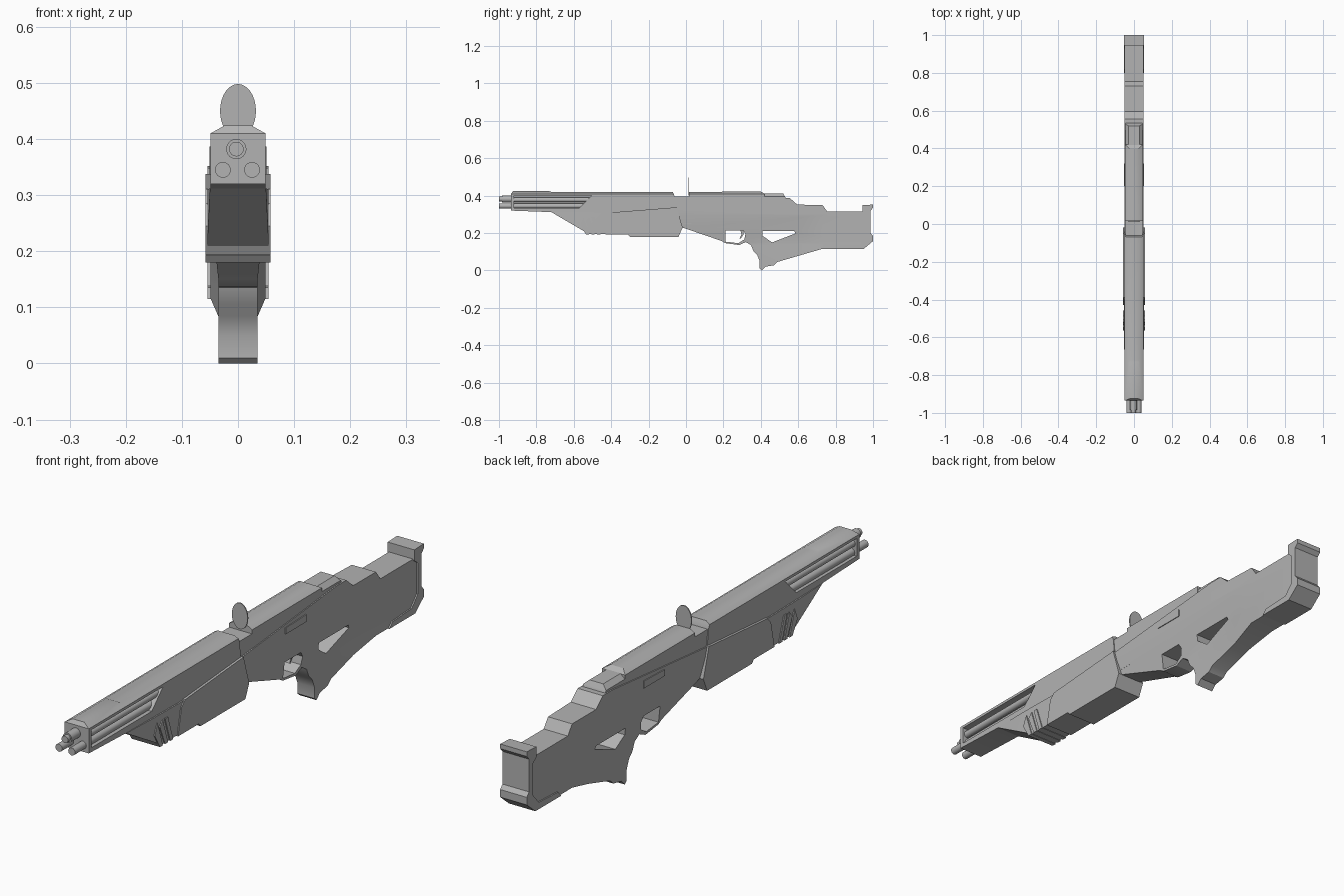
import bpy, bmesh, math
from mathutils import Vector

if "Cube" in bpy.data.objects:
    bpy.data.objects.remove(bpy.data.objects["Cube"])

grey = bpy.data.materials.new("mid_grey")
grey.diffuse_color = (0.45, 0.45, 0.45, 1)
grey.use_nodes = True
grey.node_tree.nodes["Principled BSDF"].inputs["Base Color"].default_value = grey.diffuse_color


def finish(ob):
    """Apply the material and angle-limited smooth shading."""
    ob.data.materials.clear()
    ob.data.materials.append(grey)
    bpy.ops.object.select_all(action='DESELECT')
    ob.select_set(True)
    bpy.context.view_layer.objects.active = ob
    bpy.ops.object.shade_smooth_by_angle(angle=math.radians(30))
    return ob


def slab(name, outline, width, holes=(), cut_z=(), cut_y=()):
    """Side profile (y, z) extruded across x; width is a number or f(y, z)."""
    cu = bpy.data.curves.new(name + "_profile", 'CURVE')
    cu.dimensions, cu.fill_mode, cu.extrude = '2D', 'BOTH', 1.0
    for loop in (outline, *holes):
        sp = cu.splines.new('POLY')
        sp.points.add(len(loop) - 1)
        for p, (y, z) in zip(sp.points, loop):
            p.co = (y, z, 0, 1)
        sp.use_cyclic_u = True
    tmp = bpy.data.objects.new(name + "_profile", cu)
    bpy.context.collection.objects.link(tmp)
    dg = bpy.context.evaluated_depsgraph_get()
    me = bpy.data.meshes.new_from_object(tmp.evaluated_get(dg))
    bpy.data.objects.remove(tmp)
    bm = bmesh.new()
    bm.from_mesh(me)
    bmesh.ops.remove_doubles(bm, verts=bm.verts, dist=1e-5)
    for v in bm.verts:
        v.co = Vector((v.co.z, v.co.x, v.co.y))
    for vals, axis in ((cut_z, 2), (cut_y, 1)):
        for c in vals:
            co, no = Vector(), Vector()
            co[axis], no[axis] = c, 1
            bmesh.ops.bisect_plane(bm, geom=bm.verts[:] + bm.edges[:] + bm.faces[:],
                                   plane_co=co, plane_no=no, dist=1e-6)
    for v in bm.verts:
        w = width(v.co.y, v.co.z) if callable(width) else width
        v.co.x = math.copysign(w, v.co.x)
    bmesh.ops.recalc_face_normals(bm, faces=bm.faces)
    bm.to_mesh(me)
    bm.free()
    me.name = name
    ob = bpy.data.objects.new(name, me)
    bpy.context.collection.objects.link(ob)
    return finish(ob)


def tube(name, x, z, r, y0, y1, sides=24, rz=None):
    """Cylinder along y, optionally elliptical."""
    bpy.ops.mesh.primitive_cylinder_add(vertices=sides, radius=1, depth=1,
                                        location=(x, (y0 + y1) / 2, z),
                                        rotation=(math.pi / 2, 0, 0))
    ob = bpy.context.object
    ob.name = name
    ob.scale = (r, rz or r, y1 - y0)
    return finish(ob)


def ramp(v, a, b, fa, fb):
    t = min(1, max(0, (v - a) / (b - a)))
    return fa + (fb - fa) * t


def roof(y, z):
    """Straight sides with a chamfered top."""
    return ramp(z, 0.41, 0.424, 0.049, 0.024)


# Barrel shroud with open side windows
slab("barrel_shroud",
     [(-0.935, 0.32), (-0.935, 0.41), (-0.925, 0.424), (-0.73, 0.424), (-0.72, 0.42),
      (-0.07, 0.419), (-0.06, 0.395), (-0.05, 0.30), (-0.50, 0.25), (-0.72, 0.312)],
     roof, holes=[[(-0.92, 0.335), (-0.92, 0.40), (-0.505, 0.40), (-0.57, 0.335)]],
     cut_z=(0.41,))
slab("barrel_core", [(-0.93, 0.33), (-0.93, 0.405), (-0.5, 0.405), (-0.5, 0.33)], 0.014)

# Barrels
tube("upper_barrel", -0.003, 0.382, 0.018, -0.985, -0.5)
tube("upper_muzzle", -0.003, 0.382, 0.013, -1.0, -0.98)
for side, x in (("left", -0.027), ("right", 0.025)):
    tube(side + "_barrel", x, 0.345, 0.014, -1.0, -0.54)
    tube(side + "_gas_tube", math.copysign(0.03, x), 0.378, 0.013, -0.93, -0.5)

# Handguard, raised panel and vent ribs
slab("handguard",
     [(-0.72, 0.312), (-0.52, 0.195), (-0.31, 0.195), (-0.30, 0.182), (-0.04, 0.182),
      (-0.02, 0.23), (-0.05, 0.335), (-0.41, 0.308)],
     lambda y, z: ramp(y, -0.72, -0.58, 0.050, 0.054), cut_y=(-0.58,))
slab("handguard_panel",
     [(-0.43, 0.192), (-0.31, 0.192), (-0.30, 0.18), (-0.04, 0.18), (-0.018, 0.23),
      (-0.05, 0.338), (-0.39, 0.311), (-0.41, 0.29)], 0.058)
for i in range(3):
    y = -0.535 + i * 0.03
    slab(f"vent_rib_{i + 1}",
         [(y, 0.193), (y + 0.017, 0.193), (y - 0.013, 0.285), (y - 0.03, 0.285 - 0.02 * (2 - i))],
         0.058)


# Receiver, grip and stock: slim below, full width above and at the rear
def body_width(y, z):
    slim = ramp(z, 0.15, 0.30, 0.035, 0.051)
    return ramp(y, 0.62, 0.73, slim, 0.049)


slab("receiver_and_stock",
     [(-0.05, 0.335), (0.50, 0.387), (0.555, 0.387), (0.595, 0.352), (0.73, 0.35),
      (0.755, 0.315), (0.96, 0.315), (0.985, 0.30), (0.985, 0.15), (0.95, 0.116),
      (0.73, 0.116), (0.49, 0.046), (0.47, 0.028), (0.425, 0.02), (0.405, 0.0),
      (0.394, 0.01), (0.394, 0.05), (0.38, 0.085), (0.36, 0.105), (0.348, 0.135),
      (0.32, 0.152), (0.285, 0.136), (0.21, 0.146), (0.19, 0.158), (-0.02, 0.23)],
     body_width,
     holes=[[(0.21, 0.215), (0.305, 0.215), (0.318, 0.195), (0.312, 0.166),
             (0.28, 0.146), (0.21, 0.154)],
            [(0.41, 0.21), (0.58, 0.21), (0.585, 0.198), (0.46, 0.15), (0.41, 0.185)]],
     cut_z=(0.15, 0.30), cut_y=(0.62, 0.73))

# Neck between shroud and top cover
slab("neck", [(-0.08, 0.25), (-0.08, 0.395), (0.03, 0.395), (0.03, 0.25)], 0.046)

# Top cover and its rear step
slab("top_cover", [(0.015, 0.30), (0.015, 0.42), (0.40, 0.422), (0.42, 0.41), (0.42, 0.30)],
     lambda y, z: roof(y, z) - 0.002, cut_z=(0.41,))
slab("cover_step", [(0.41, 0.33), (0.41, 0.411), (0.52, 0.411), (0.535, 0.385), (0.535, 0.33)],
     lambda y, z: ramp(z, 0.395, 0.411, 0.046, 0.028), cut_z=(0.395,))

# Receiver side plates
slab("receiver_side_plate", [(0.20, 0.325), (0.20, 0.348), (0.32, 0.352), (0.32, 0.325)], 0.054)

# Butt pad wrapping the stock end
slab("butt_pad",
     [(0.945, 0.31), (0.945, 0.35), (1.0, 0.352), (1.0, 0.335), (0.987, 0.32),
      (0.987, 0.20), (1.0, 0.185), (1.0, 0.157), (0.95, 0.115), (0.80, 0.115),
      (0.82, 0.135), (0.93, 0.14), (0.965, 0.18), (0.965, 0.295)], 0.054)

# Trigger
slab("trigger", [(0.29, 0.22), (0.31, 0.22), (0.306, 0.19), (0.292, 0.17),
                 (0.287, 0.172), (0.297, 0.192)], 0.008)

# Oval sight standing in the gap
tube("oval_sight", 0, 0.45, 0.032, 0.01, 0.014, sides=32, rz=0.048)
